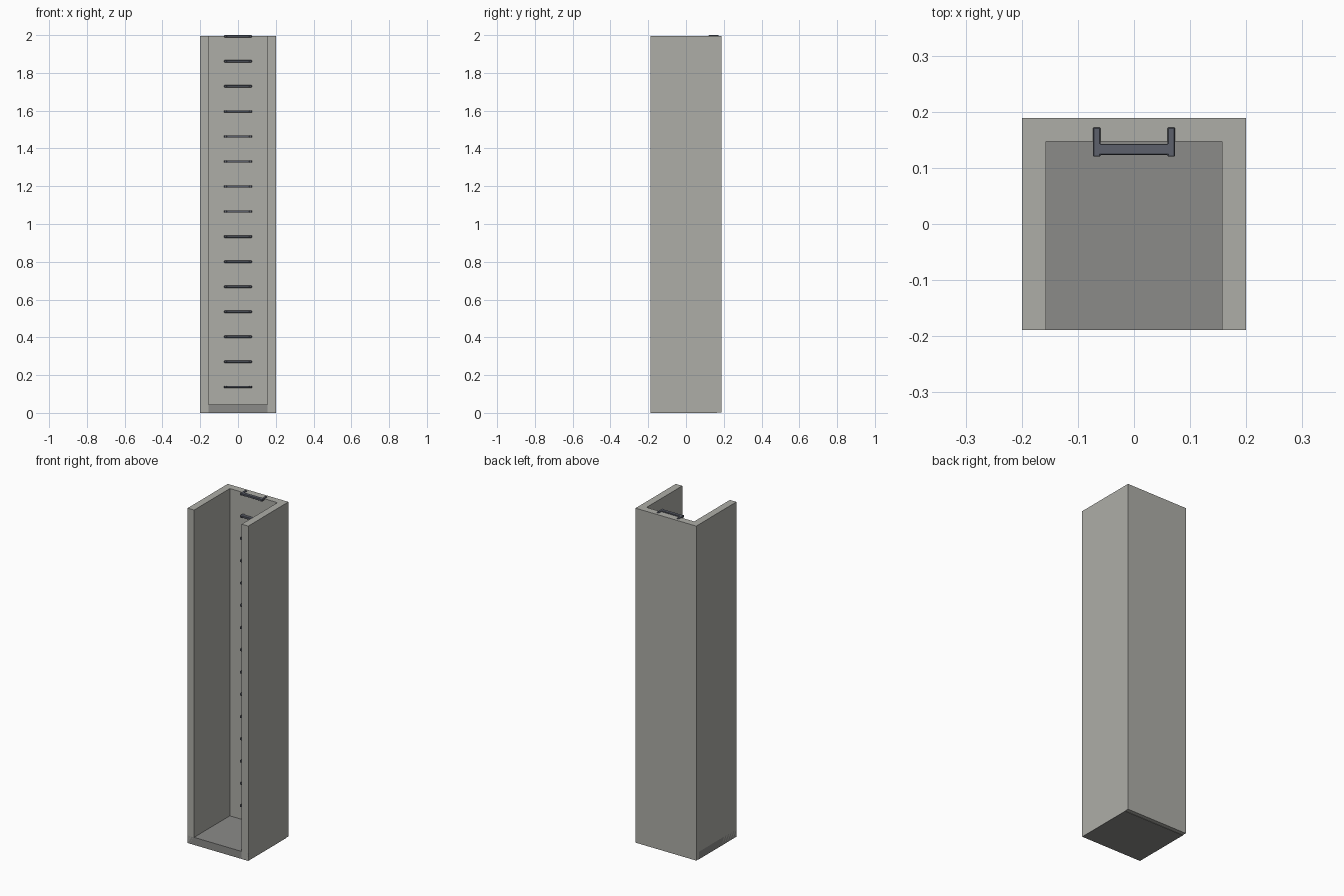
import bpy, bmesh

if "Cube" in bpy.data.objects:
    bpy.data.objects.remove(bpy.data.objects["Cube"])

def material(name, rgb):
    m = bpy.data.materials.new(name)
    m.diffuse_color = (*rgb, 1)
    m.use_nodes = True
    m.node_tree.nodes["Principled BSDF"].inputs["Base Color"].default_value = m.diffuse_color
    return m

concrete = material("concrete", (0.42, 0.42, 0.39))
base_mat = material("dark_concrete", (0.26, 0.26, 0.25))
steel = material("steel", (0.11, 0.12, 0.15))

def extrude(name, outline, z0, z1, mat, bevel=0):
    """Solid made from an xy outline (counter-clockwise) between z0 and z1."""
    bm = bmesh.new()
    face = bm.faces.new([bm.verts.new((x, y, z0)) for x, y in outline])
    new = bmesh.ops.extrude_face_region(bm, geom=[face])["geom"]
    bmesh.ops.translate(bm, vec=(0, 0, z1 - z0),
                        verts=[v for v in new if isinstance(v, bmesh.types.BMVert)])
    bmesh.ops.recalc_face_normals(bm, faces=bm.faces)
    me = bpy.data.meshes.new(name)
    bm.to_mesh(me)
    bm.free()
    me.materials.append(mat)
    ob = bpy.data.objects.new(name, me)
    bpy.context.collection.objects.link(ob)
    if bevel:
        b = ob.modifiers.new("bevel", 'BEVEL')
        b.width = bevel
        b.segments = 1
    return ob

def mirrored(half):
    """Complete a right-hand half outline across x = 0."""
    return half + [(-x, y) for x, y in reversed(half)]

# U-shaped shaft wall, open at the front
W, D, IW, IB = 0.2, 0.189, 0.157, 0.147
extrude("shaft_wall", mirrored([(IW, IB), (IW, -D), (W, -D), (W, D)]),
        0.002, 1.995, concrete)

# Floor slab, flush with the wall faces
extrude("floor_slab", mirrored([(W, -D), (W, 0.165)]), 0, 0.045, base_mat)

# Step rungs: crossbar with two legs set into the back wall
rung = mirrored([(0.06, 0.123), (0.06, 0.12), (0.073, 0.12), (0.073, 0.172),
                 (0.06, 0.172), (0.06, 0.143)])
T = 0.006
for i in range(15):
    z = 0.1376 + i * 0.1326
    extrude(f"rung_{i + 1}", rung, z - T, z + T, steel, 0.0015)
